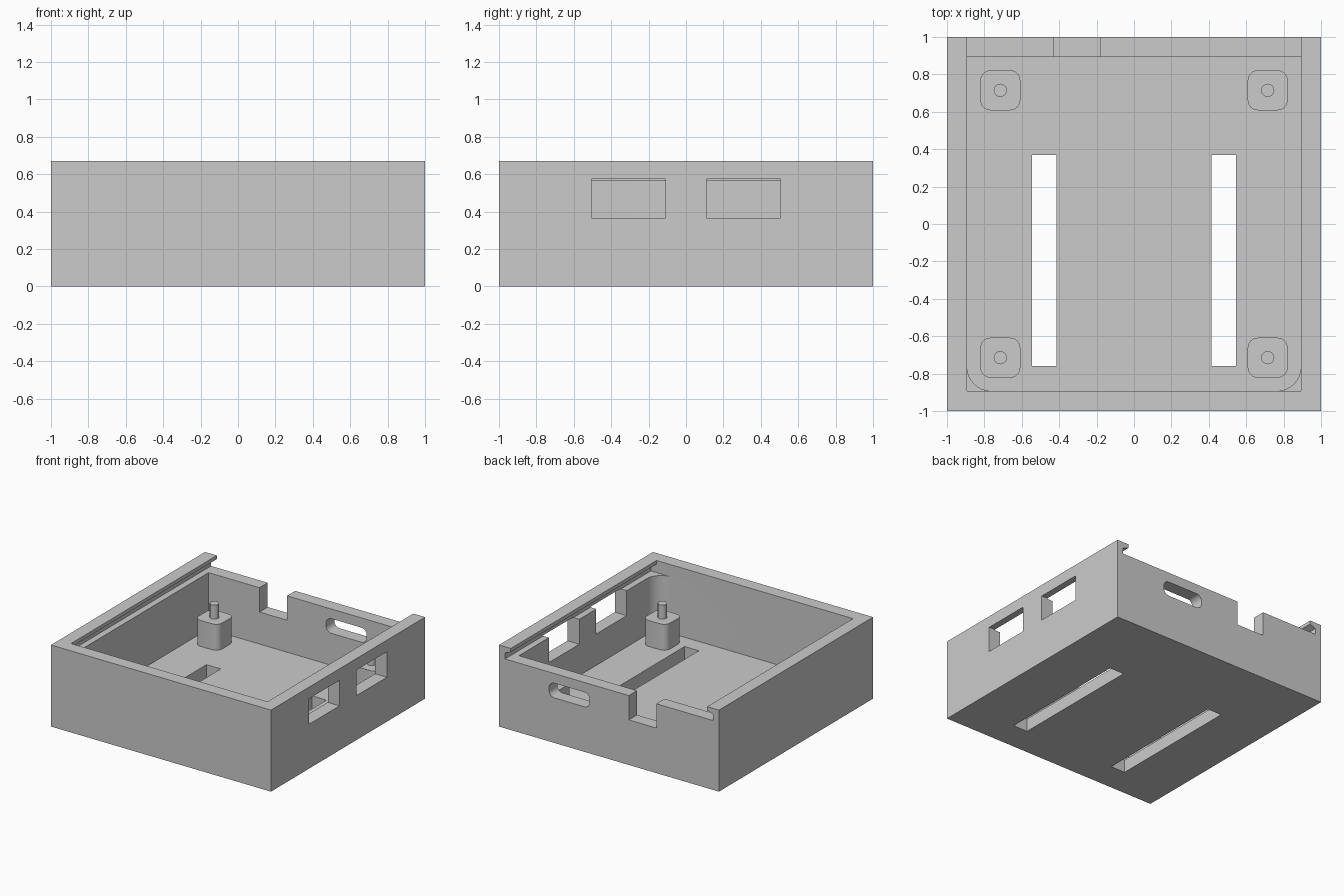
import bpy, bmesh, math
from mathutils import Vector

scene_cube = bpy.data.objects.get("Cube")
if scene_cube:
    bpy.data.objects.remove(scene_cube, do_unlink=True)

WALL = 0.107      # wall and floor thickness
INNER = 1 - WALL
HEIGHT = 0.67
LEDGE = 0.57      # floor of the sliding lid channel

grey = bpy.data.materials.new("plain grey")
grey.use_nodes = True
COLOUR = (0.6, 0.6, 0.6, 1)
grey.diffuse_color = COLOUR
grey.node_tree.nodes["Principled BSDF"].inputs["Base Color"].default_value = COLOUR


def rounded(u0, u1, v0, v1, radii=(0, 0, 0, 0), steps=8):
    """Rectangle outline; radii run from low-low corner counter-clockwise."""
    corners = [(u0, v0, 1, 1), (u1, v0, -1, 1), (u1, v1, -1, -1), (u0, v1, 1, -1)]
    points = []
    for i, ((u, v, su, sv), r) in enumerate(zip(corners, radii)):
        if r == 0:
            points.append((u, v))
            continue
        for k in range(steps + 1):
            a = math.pi * (1 + i / 2) + math.pi / 2 * k / steps
            points.append((u + su * r + r * math.cos(a), v + sv * r + r * math.sin(a)))
    return points


def prism(name, outline, axis, lo, hi):
    """Extrude a 2D outline along the x, y or z axis."""
    place = {"x": lambda u, v, w: (w, u, v),
             "y": lambda u, v, w: (u, w, v),
             "z": lambda u, v, w: (u, v, w)}[axis]
    bm = bmesh.new()
    base = bm.faces.new([bm.verts.new(place(u, v, lo)) for u, v in outline])
    made = bmesh.ops.extrude_face_region(bm, geom=[base])["geom"]
    shift = Vector(place(0, 0, hi - lo))
    bmesh.ops.translate(bm, vec=shift, verts=[g for g in made if isinstance(g, bmesh.types.BMVert)])
    bmesh.ops.recalc_face_normals(bm, faces=bm.faces)
    mesh = bpy.data.meshes.new(name)
    bm.to_mesh(mesh)
    bm.free()
    mesh.materials.append(grey)
    obj = bpy.data.objects.new(name, mesh)
    bpy.context.collection.objects.link(obj)
    return obj


def activate(obj):
    bpy.ops.object.select_all(action="DESELECT")
    obj.select_set(True)
    bpy.context.view_layer.objects.active = obj


def cut(target, cutter):
    mod = target.modifiers.new("cut", "BOOLEAN")
    mod.operation = "DIFFERENCE"
    mod.solver = "EXACT"
    mod.object = cutter
    activate(target)
    bpy.ops.object.modifier_apply(modifier=mod.name)
    bpy.data.objects.remove(cutter, do_unlink=True)


def smooth(obj):
    activate(obj)
    bpy.ops.object.shade_smooth_by_angle(angle=math.radians(30))


# Open tray with rounded inner front corners
tray = prism("tray", rounded(-1, 1, -1, 1), "z", 0, HEIGHT)
cut(tray, prism("cavity", rounded(-INNER, INNER, -INNER, INNER, (0.13, 0.13, 0, 0)),
                "z", WALL, LEDGE + 0.03))

# Lid channel, open at the back, with undercut side rails
half = [(0.945, LEDGE), (0.945, 0.62), (INNER, 0.64), (INNER, HEIGHT + 0.1)]
channel = half + [(-x, z) for x, z in reversed(half)]
cut(tray, prism("lid_channel", channel, "y", -INNER, 1.1))

# Two windows in the left wall and two slots in the floor
for side in (-1, 1):
    near, far = sorted((side * 0.11, side * 0.505))
    cut(tray, prism("window", rounded(near, far, 0.365, 0.575), "x", 0.8, 1.1))
    near, far = sorted((side * 0.415, side * 0.545))
    cut(tray, prism("floor_slot", rounded(near, far, -0.76, 0.37), "z", -0.1, 0.2))

# Cable notch and rounded port in the back wall
cut(tray, prism("notch", rounded(-0.43, -0.18, 0.37, 0.8), "y", 0.8, 1.1))
cut(tray, prism("port", rounded(0.175, 0.545, 0.37, 0.49, (0.05,) * 4), "y", 0.8, 1.1))
smooth(tray)

# Mounting posts with locating pins
for y, row in ((-0.715, "front"), (0.715, "back")):
    for x, side in ((-0.715, "right"), (0.715, "left")):
        h, r = 0.107, 0.035
        post = prism(f"{row}_{side}_post",
                     rounded(x - h, x + h, y - h, y + h, (0.055,) * 4), "z", WALL - 0.01, 0.32)
        pin = prism(f"{row}_{side}_pin",
                    rounded(x - r, x + r, y - r, y + r, (r * 0.999,) * 4, 6), "z", 0.31, 0.435)
        smooth(post)
        smooth(pin)
